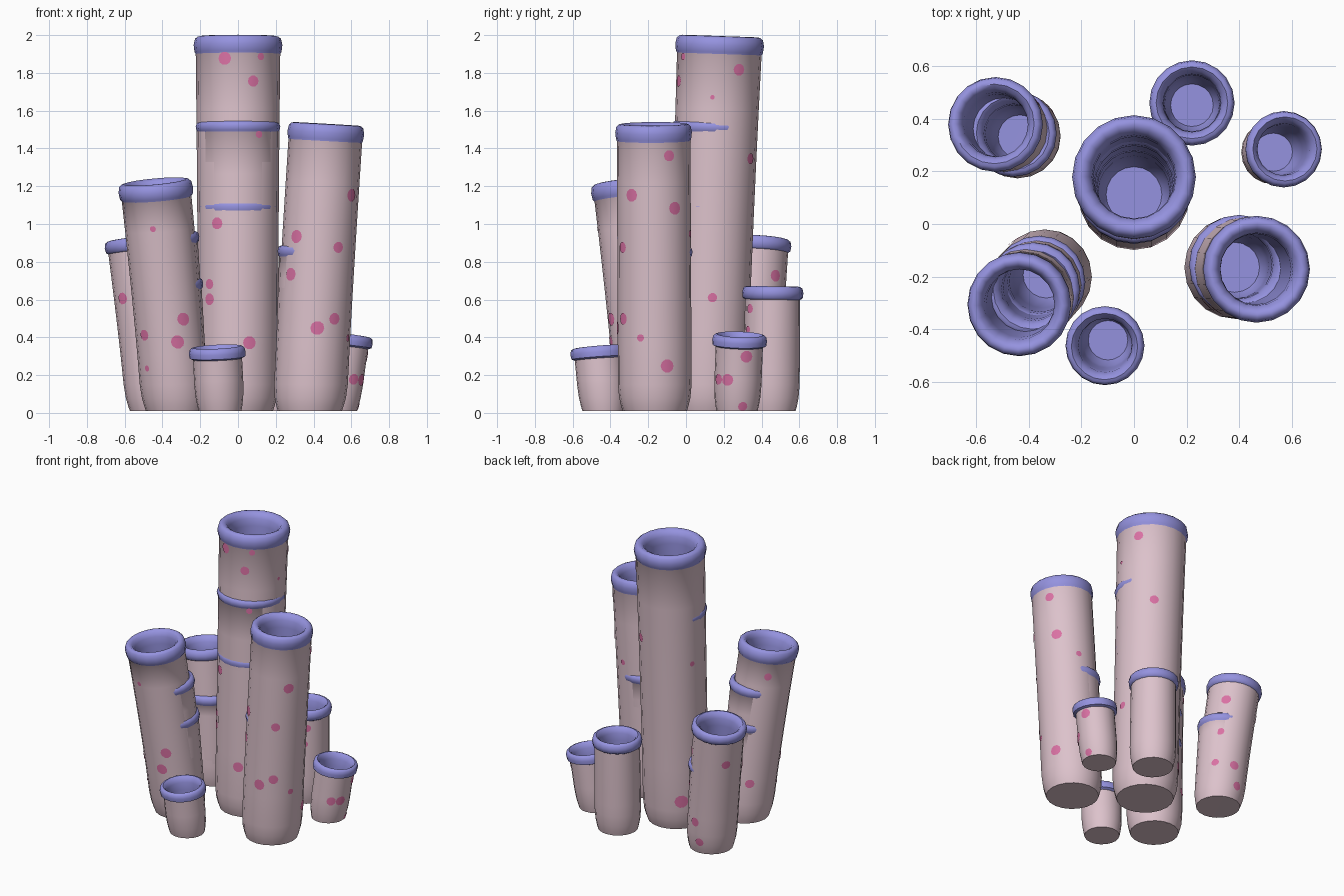
import bpy, bmesh, math
from mathutils import Vector

if "Cube" in bpy.data.objects:
    bpy.data.objects.remove(bpy.data.objects["Cube"])

SIDES = 20


def material(name, rgb):
    m = bpy.data.materials.new(name)
    m.diffuse_color = (*rgb, 1)
    m.use_nodes = True
    m.node_tree.nodes["Principled BSDF"].inputs["Base Color"].default_value = m.diffuse_color
    return m


BODY = material("pale_pink_body", (0.72, 0.54, 0.60))
RIM = material("lavender_rim", (0.30, 0.29, 0.74))
SPOT = material("pink_spot", (0.70, 0.165, 0.37))


class Tube:
    """Leaning hollow tube: base and top centre, height, radii, rim size."""

    def __init__(self, name, base, top, h, r0, r1, rim_r, rim_h):
        self.name, self.h, self.r0, self.r1 = name, h, r0, r1
        self.rim_r, self.rim_h = rim_r, rim_h
        self.base = Vector(base)
        self.lean = Vector(top) - self.base
        self.build()

    def centre(self, z):
        return self.base + self.lean * max(z / self.h, 0) ** 1.15

    def radius(self, z):
        t = z / self.h
        r = self.r0 + (self.r1 - self.r0) * t * t
        return r * (1 - 0.15 * max(0, 1 - z / 0.15) ** 2)

    def point(self, a, r, z):
        c = self.centre(z)
        off = Vector((math.cos(a), math.sin(a))) * r
        t = min(1, z / self.h)
        dz = -off.dot(self.lean) / self.h * t      # ring tilts with the lean
        return Vector((c.x + off.x, c.y + off.y, z + dz))

    def build(self):
        h, rr, rh = self.h, self.rim_r, self.rim_h
        z1 = h - rh
        zs = [0.01, 0.035, 0.08, 0.15]
        zs += [0.15 + (z1 - 0.15) * i / 6 for i in range(1, 7)]
        prof = [(self.radius(z), z) for z in zs]
        n_body = len(prof)
        # rounded lip, then down the inside to the floor
        prof += [(rr * 0.98, z1 + rh * 0.12), (rr, z1 + rh * 0.5),
                 (rr * 0.97, h - rh * 0.16), (rr * 0.91, h - 0.003), (rr * 0.84, h),
                 (rr * 0.75, h - 0.012), (rr * 0.68, h - 0.04), (rr * 0.66, h - 0.09),
                 (rr * 0.64, h * 0.55), (rr * 0.62, 0.14), (rr * 0.5, 0.09)]
        bm = bmesh.new()
        rings = [[bm.verts.new(self.point(math.tau * i / SIDES, r, z))
                  for i in range(SIDES)] for r, z in prof]
        for k in range(len(rings) - 1):
            for i in range(SIDES):
                j = (i + 1) % SIDES
                f = bm.faces.new((rings[k][i], rings[k][j], rings[k + 1][j], rings[k + 1][i]))
                f.material_index = 0 if k < n_body - 1 else 1
        bm.faces.new(rings[0][::-1])
        bm.faces.new(rings[-1]).material_index = 1
        finish(bm, self.name, (BODY, RIM), 50)

    def spots(self, items):
        """Thin round patches. F: x seen from front, R: y seen from right, A: angle."""
        bm = bmesh.new()
        for kind, v, z, s in items:
            c, r = self.centre(z), self.radius(z)
            if kind == "F":
                a = -math.acos(max(-1, min(1, (v - c.x) / r)))
            elif kind == "R":
                a = math.asin(max(-1, min(1, (v - c.y) / r)))
            else:
                a = math.radians(v)

            def at(rad, k):
                w = math.tau * k / 10
                zz = max(0.012, z + rad * math.sin(w))
                return bm.verts.new(self.point(a + rad * math.cos(w) / r,
                                               self.radius(zz) + 0.003, zz))
            mid = at(0, 0)
            inner = [at(s * 0.55, k) for k in range(10)]
            outer = [at(s, k) for k in range(10)]
            for k in range(10):
                j = (k + 1) % 10
                bm.faces.new((mid, inner[k], inner[j]))
                bm.faces.new((inner[k], outer[k], outer[j], inner[j]))
        finish(bm, self.name + "_spots", (SPOT,), 60)


def finish(bm, name, mats, angle):
    me = bpy.data.meshes.new(name)
    bm.to_mesh(me)
    bm.free()
    for m in mats:
        me.materials.append(m)
    ob = bpy.data.objects.new(name, me)
    bpy.context.collection.objects.link(ob)
    bpy.ops.object.select_all(action="DESELECT")
    ob.select_set(True)
    bpy.context.view_layer.objects.active = ob
    bpy.ops.object.shade_smooth_by_angle(angle=math.radians(angle))


# Main tubes
tall = Tube("tall_tube", (0, 0.11), (0, 0.18), 1.995, 0.212, 0.225, 0.235, 0.095)
right = Tube("right_tube", (0.38, -0.165), (0.468, -0.172), 1.53, 0.195, 0.195, 0.203, 0.09)
left = Tube("left_front_tube", (-0.33, -0.19), (-0.44, -0.31), 1.225, 0.18, 0.185, 0.197, 0.09)
back = Tube("left_back_tube", (-0.43, 0.33), (-0.53, 0.38), 0.925, 0.163, 0.165, 0.18, 0.07)
# Small cups
cup_back = Tube("back_cup", (0.22, 0.45), (0.22, 0.46), 0.67, 0.15, 0.145, 0.162, 0.07)
cup_right = Tube("right_cup", (0.52, 0.27), (0.573, 0.285), 0.415, 0.125, 0.125, 0.145, 0.065)
cup_front = Tube("front_cup", (-0.095, -0.435), (-0.112, -0.465), 0.35, 0.13, 0.13, 0.15, 0.065)

# Earlier growth stages whose rims break through the main tubes
for i, args in enumerate([
        ((0, 0.11), (0, 0.152), 1.545, 0.205, 0.214, 0.224, 0.06),
        ((0, 0.11), (0, 0.137), 1.12, 0.203, 0.205, 0.212, 0.06),
        ((0.38, -0.165), (0.40, -0.155), 0.885, 0.185, 0.18, 0.19, 0.06),
        ((-0.33, -0.19), (-0.385, -0.25), 0.955, 0.17, 0.168, 0.178, 0.06),
        ((-0.33, -0.19), (-0.362, -0.222), 0.71, 0.17, 0.166, 0.176, 0.06),
        ((-0.43, 0.33), (-0.46, 0.345), 0.63, 0.155, 0.155, 0.165, 0.06)]):
    Tube(f"inner_tube_{i + 1}", *args)

# Spots
tall.spots([("F", -0.07, 1.87, 0.035), ("F", 0.08, 1.75, 0.03), ("F", 0.12, 1.88, 0.02),
            ("F", 0.11, 1.47, 0.02), ("F", -0.11, 1.0, 0.032), ("F", -0.15, 0.68, 0.028),
            ("F", -0.15, 0.6, 0.032), ("F", 0.06, 0.37, 0.035), ("R", 0.28, 1.82, 0.032),
            ("R", 0.14, 1.67, 0.012), ("R", 0.34, 1.35, 0.03), ("R", 0.14, 0.61, 0.025),
            ("A", 135, 0.22, 0.045), ("A", 160, 1.2, 0.018)])
right.spots([("F", 0.31, 0.93, 0.035), ("F", 0.28, 0.73, 0.035), ("F", 0.53, 0.88, 0.03),
             ("F", 0.6, 1.16, 0.035), ("F", 0.42, 0.45, 0.037), ("F", 0.51, 0.5, 0.032),
             ("R", -0.09, 1.37, 0.03), ("R", -0.06, 1.09, 0.035), ("R", -0.24, 0.4, 0.02),
             ("R", -0.1, 0.25, 0.036), ("A", 75, 0.95, 0.02)])
left.spots([("F", -0.45, 0.99, 0.016), ("F", -0.29, 0.5, 0.035), ("F", -0.32, 0.38, 0.036),
            ("F", -0.495, 0.42, 0.03), ("F", -0.48, 0.24, 0.016), ("A", 130, 1.05, 0.025),
            ("A", 125, 0.3, 0.03)])
back.spots([("F", -0.61, 0.61, 0.032), ("A", 145, 0.7, 0.03), ("A", 40, 0.72, 0.032),
            ("A", 12, 0.48, 0.028), ("A", 38, 0.48, 0.025), ("A", 80, 0.24, 0.032),
            ("A", 35, 0.25, 0.025), ("A", 95, 0.1, 0.03)])
cup_back.spots([("R", 0.34, 0.55, 0.025), ("R", 0.33, 0.44, 0.02)])
cup_right.spots([("R", 0.22, 0.18, 0.033), ("R", 0.32, 0.31, 0.033), ("R", 0.3, 0.035, 0.025),
                 ("A", -55, 0.18, 0.03)])
